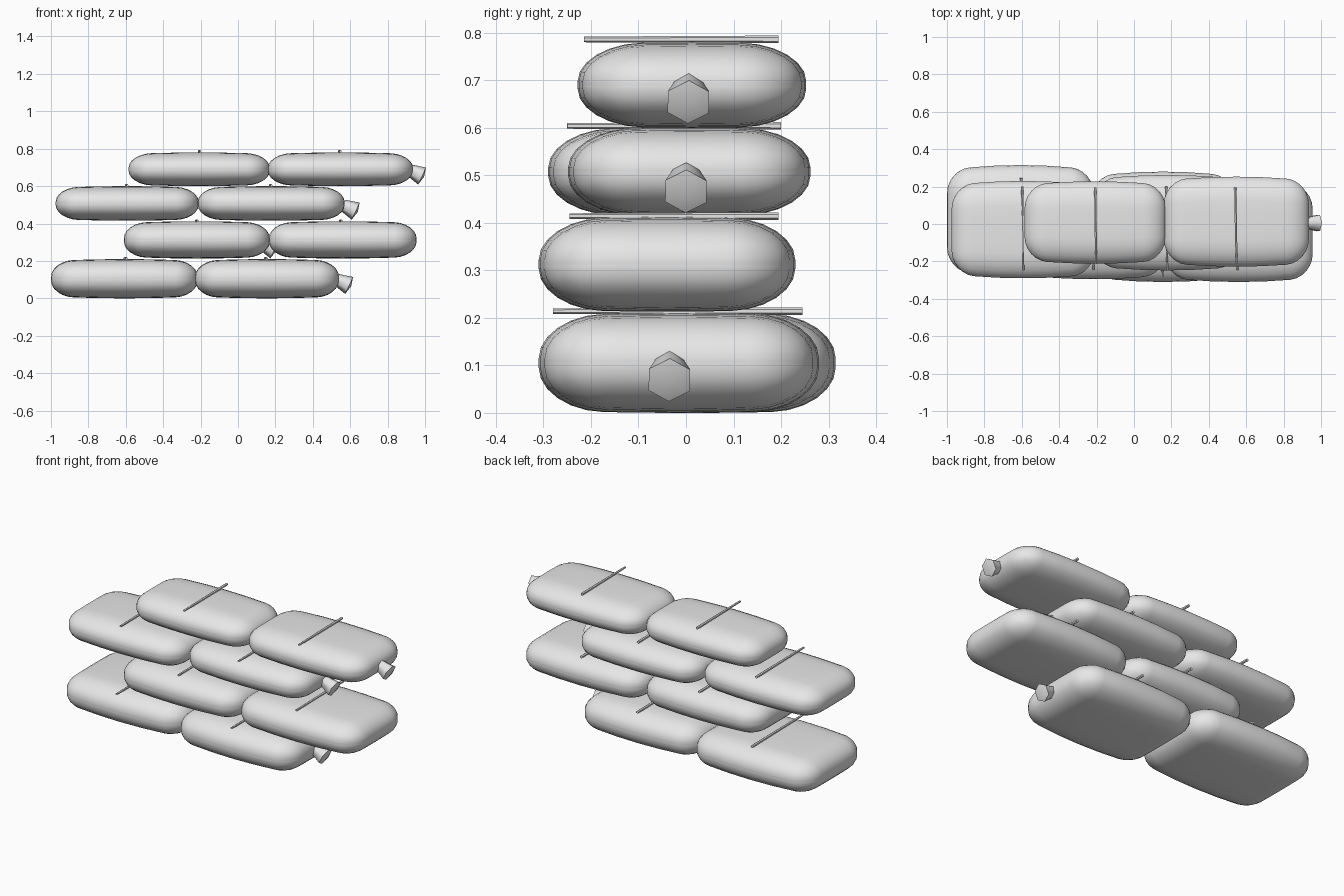
import bpy, bmesh, math
from mathutils import Vector, Matrix

if "Cube" in bpy.data.objects:
    bpy.data.objects.remove(bpy.data.objects["Cube"])

sack = bpy.data.materials.new("pale_grey_sackcloth")
sack.diffuse_color = (0.8, 0.8, 0.8, 1)
sack.use_nodes = True
sack.node_tree.nodes["Principled BSDF"].inputs["Base Color"].default_value = sack.diffuse_color


def finish(name, bm, angle):
    mesh = bpy.data.meshes.new(name)
    bmesh.ops.recalc_face_normals(bm, faces=bm.faces)
    bm.to_mesh(mesh)
    bm.free()
    ob = bpy.data.objects.new(name, mesh)
    bpy.context.collection.objects.link(ob)
    mesh.materials.append(sack)
    bpy.context.view_layer.objects.active = ob
    ob.select_set(True)
    bpy.ops.object.shade_smooth_by_angle(angle=math.radians(angle))
    ob.select_set(False)
    return ob


# Filled bag: rounded pillow that bulges in the middle and droops at its ends
def bag(name, lo, hi):
    lo, hi = Vector(lo), Vector(hi)
    mid, half = (lo + hi) / 2, (hi - lo) / 2
    rad = Vector((0.12, 0.135, half.z * 0.9))
    bm = bmesh.new()
    bmesh.ops.create_cube(bm, size=2)
    bmesh.ops.subdivide_edges(bm, edges=bm.edges[:], cuts=9, use_grid_fill=True)
    for v in bm.verts:
        core, off = Vector(), Vector()
        for i in range(3):
            u = v.co[i]
            s = 1 if u > 0 else -1
            core[i] = (half[i] - rad[i]) * max(-1, min(1, u / 0.4))
            off[i] = s * math.tan(max(0, (abs(u) - 0.4) / 0.6) * math.pi / 4)
        off.normalize()
        p = core + Vector(off[i] * rad[i] for i in range(3))
        fx, fy = p.x / half.x, p.y / half.y
        p.y *= 1 - 0.09 * fx * fx
        p.z *= 1 - 0.10 * fx * fx - 0.06 * fy * fy
        v.co = p + mid
    return finish(name, bm, 60)


# Raised seam: thin rod across the top of a bag
def seam(name, x, y0, y1, z):
    bm = bmesh.new()
    m = Matrix.Translation((x, (y0 + y1) / 2, z)) @ Matrix.Rotation(0.015, 4, 'Z') @ Matrix.Rotation(math.pi / 2, 4, 'X')
    bmesh.ops.create_cone(bm, cap_ends=True, segments=6, radius1=0.008, radius2=0.006,
                          depth=y1 - y0, matrix=m)
    return finish(name, bm, 50)


# Tied neck: stubby flared six-sided knot, tipped downward
def knot(name, x, y, z):
    bm = bmesh.new()
    m = Matrix.Translation((x, y, z)) @ Matrix.Rotation(math.radians(115), 4, 'Y')
    bmesh.ops.create_cone(bm, cap_ends=True, segments=6, radius1=0.032, radius2=0.05,
                          depth=0.075, matrix=m @ Matrix.Rotation(0.5, 4, 'Z'))
    tip = max((f for f in bm.faces if len(f.verts) == 6),
              key=lambda f: f.calc_center_median().x)
    bmesh.ops.poke(bm, faces=[tip], offset=0.012)
    return finish(name, bm, 65)


# Courses: z range, seam (y0, y1, z), then per bag: x0, x1, y0, y1, seam x
courses = [
    (0.0, 0.21, (-0.28, 0.245, 0.214),
     [(-1.0, -0.215, -0.275, 0.315, -0.60), (-0.23, 0.54, -0.31, 0.28, 0.15)]),
    (0.213, 0.412, (-0.245, 0.195, 0.414),
     [(-0.61, 0.17, -0.295, 0.225, -0.22), (0.165, 0.955, -0.31, 0.23, 0.55)]),
    (0.415, 0.60, (-0.25, 0.2, 0.604),
     [(-0.975, -0.21, -0.29, 0.23, -0.595), (-0.215, 0.57, -0.248, 0.262, 0.175)]),
    (0.60, 0.78, (-0.215, 0.195, 0.786),
     [(-0.585, 0.17, -0.212, 0.228, -0.205), (0.16, 0.935, -0.228, 0.253, 0.545)]),
]
for r, (z0, z1, (sy0, sy1, sz), bags) in enumerate(courses, 1):
    for b, (x0, x1, y0, y1, sx) in enumerate(bags, 1):
        bag(f"sandbag_{r}_{b}", (x0, y0, z0), (x1, y1, z1))
        seam(f"seam_{r}_{b}", sx, sy0, sy1, sz)

for i, (x, y, z) in enumerate([(0.56, -0.035, 0.085), (0.16, -0.03, 0.275),
                               (0.595, 0.0, 0.482), (0.95, 0.005, 0.67)], 1):
    knot(f"tied_neck_{i}", x, y, z)
